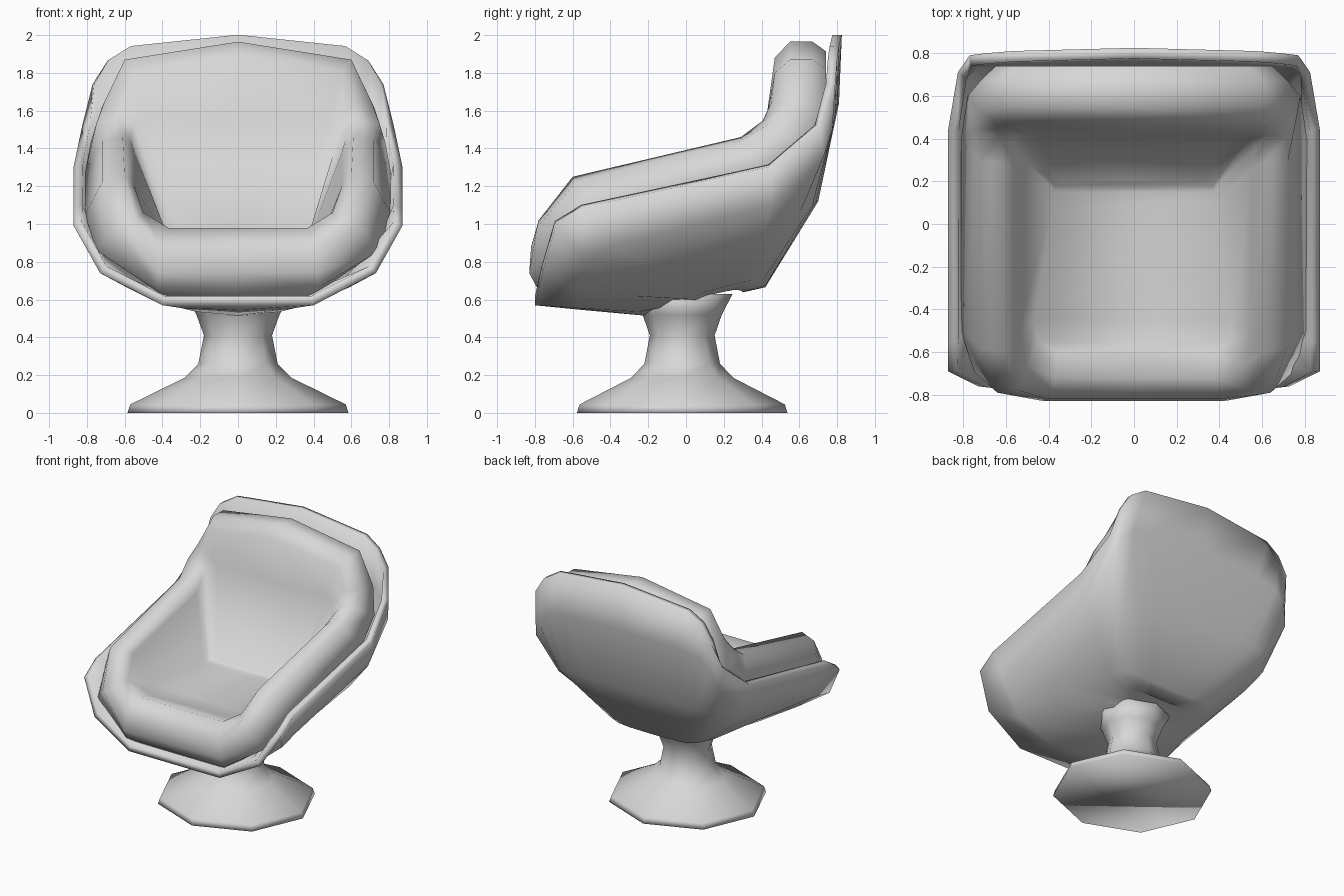
import bpy, bmesh, math

cube = bpy.data.objects.get("Cube")
if cube:
    bpy.data.objects.remove(cube, do_unlink=True)

grey = bpy.data.materials.new("light_grey")
grey.use_nodes = True
grey.diffuse_color = (0.68, 0.68, 0.68, 1)
grey.node_tree.nodes["Principled BSDF"].inputs["Base Color"].default_value = (0.68, 0.68, 0.68, 1)


def finish(name, bm, thickness=0):
    """Turn a bmesh into a smooth shaded object, optionally thickened inwards."""
    bmesh.ops.recalc_face_normals(bm, faces=bm.faces)
    mesh = bpy.data.meshes.new(name)
    bm.to_mesh(mesh)
    bm.free()
    mesh.materials.append(grey)
    mesh.shade_smooth()
    obj = bpy.data.objects.new(name, mesh)
    bpy.context.collection.objects.link(obj)
    if thickness:
        mod = obj.modifiers.new("thickness", "SOLIDIFY")
        mod.thickness = thickness
        mod.offset = -1
    return obj


def bridge(bm, a, b):
    """Join two closed rings of vertices with quads."""
    n = len(a)
    for i in range(n):
        j = (i + 1) % n
        bm.faces.new((a[i], a[j], b[j], b[i]))


def loft(half_rings):
    """Mirror half rings across x, bridge them and cap the last one with strips."""
    bm = bmesh.new()
    rings = []
    for half in half_rings:
        full = half + [(-x, y, z) for x, y, z in half[-2:0:-1]]
        rings.append([bm.verts.new(p) for p in full])
    for a, b in zip(rings, rings[1:]):
        bridge(bm, a, b)
    last, n = rings[-1], len(rings[-1])
    for i in range(n // 2):
        strip = []
        for v in (last[i], last[i + 1], last[n - i - 1], last[-i]):
            if v not in strip:
                strip.append(v)
        bm.faces.new(strip)
    return bm


# Pedestal: eight-sided turned foot and neck
profile = [(.585, 0), (.57, .045), (.285, .185), (.21, .26),
           (.18, .41), (.22, .52), (.28, .63)]
bm = bmesh.new()
rings = []
for r, z in profile:
    angles = [k * math.tau / 8 for k in range(8)]
    rings.append([bm.verts.new((r * math.cos(t), .953 * r * math.sin(t) - .02, z))
                  for t in angles])
for a, b in zip(rings, rings[1:]):
    bridge(bm, a, b)
bm.faces.new(rings[0])
bm.faces.new(rings[-1])
finish("pedestal", bm)

# Shell: half rings from top centre, down the side, to front centre
shell_rim = [(0, .825, 2), (.57, .81, 1.94), (.69, .8, 1.865), (.77, .79, 1.74),
             (.825, .71, 1.52), (.87, .445, 1.305), (.87, -.55, 1.085),
             (.87, -.69, .99), (.73, -.76, .74), (.4, -.8, .57), (0, -.8, .57)]
shell_upper = [(0, .81, 1.64), (.5, .8, 1.62), (.67, .79, 1.58), (.76, .775, 1.5),
               (.81, .73, 1.36), (.83, .45, 1.1), (.79, -.4, .88),
               (.75, -.52, .8), (.58, -.58, .66), (.3, -.58, .555), (0, -.55, .545)]
shell_lower = [(0, .7, 1.12), (.4, .7, 1.12), (.55, .69, 1.12), (.64, .67, 1.1),
               (.7, .6, 1.05), (.7, .4, .92), (.62, -.15, .76),
               (.58, -.25, .72), (.45, -.3, .62), (.22, -.25, .535), (0, -.22, .515)]
shell_bottom = [(0, .42, .665), (.2, .42, .667), (.3, .42, .675), (.38, .4, .69),
                (.43, .34, .7), (.43, .25, .68), (.37, .1, .64),
                (.34, .06, .62), (.25, .05, .6), (.13, .05, .59), (0, .05, .59)]
shell_base = [(x * .5, y * .5 + .09, z * .4 + .372) for x, y, z in shell_bottom]
finish("shell", loft([shell_rim, shell_upper, shell_lower, shell_bottom, shell_base]), .05)

# Cushion: padded roll around the opening, sloping walls and seat floor
roll_outer = [(0, .67, 1.965), (.6, .67, 1.87), (.72, .67, 1.62), (.78, .6, 1.43),
              (.81, .4, 1.27), (.81, -.5, 1.05), (.75, -.69, .86),
              (.43, -.79, .665), (0, -.79, .665)]
roll_crest = [(0, .55, 1.965), (.6, .55, 1.87), (.71, .52, 1.64), (.75, .44, 1.53),
              (.72, .29, 1.44), (.72, -.58, 1.22), (.64, -.79, .98),
              (.42, -.83, .74), (0, -.83, .74)]
roll_front = [(0, .47, 1.88), (.55, .47, 1.8), (.62, .45, 1.64), (.63, .41, 1.55),
              (.61, .29, 1.46), (.6, -.6, 1.25), (.54, -.78, 1.02),
              (.4, -.82, .88), (0, -.82, .88)]
roll_inner = [(0, .425, 1.56), (.48, .425, 1.56), (.55, .42, 1.52), (.57, .36, 1.45),
              (.55, .26, 1.38), (.55, -.53, 1.2), (.5, -.67, 1.06),
              (.37, -.72, .98), (0, -.72, .98)]
seat_floor = [(0, .2, .93), (.33, .2, .93), (.37, .18, .93), (.37, .15, .93),
              (.38, .1, .93), (.47, -.45, .95), (.45, -.55, .95),
              (.36, -.6, .95), (0, -.6, .95)]
tucked_edge = [(x * .9, y + .07, z - .05) for x, y, z in roll_outer]
finish("cushion", loft([tucked_edge, roll_outer, roll_crest, roll_front,
                        roll_inner, seat_floor]))
